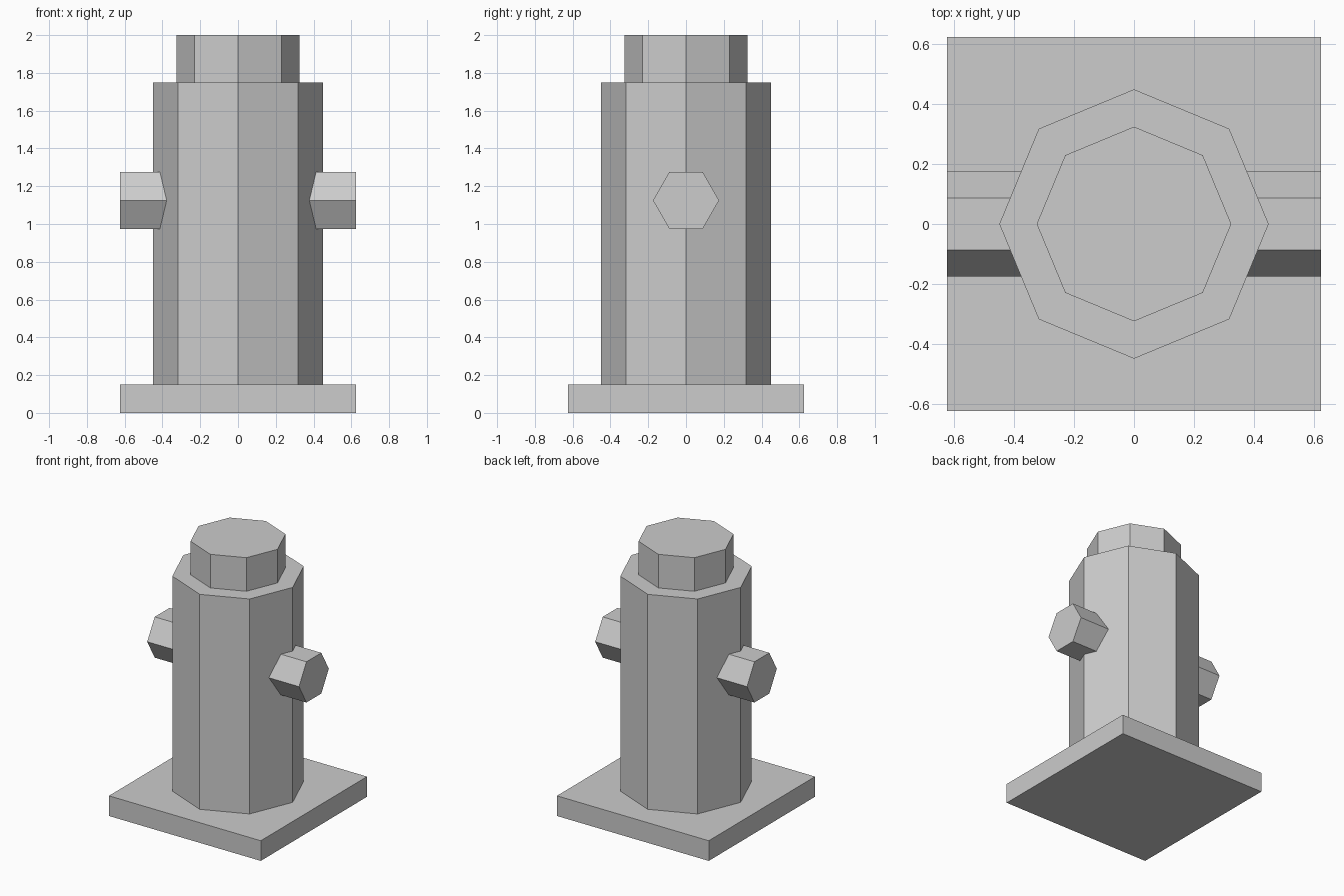
import bpy, math

if "Cube" in bpy.data.objects:
    bpy.data.objects.remove(bpy.data.objects["Cube"])

grey = bpy.data.materials.new("light_grey")
grey.diffuse_color = (0.604, 0.604, 0.604, 1.0)
grey.use_nodes = True
grey.node_tree.nodes["Principled BSDF"].inputs["Base Color"].default_value = grey.diffuse_color


def finish(name):
    obj = bpy.context.object
    obj.name = name
    obj.data.materials.append(grey)
    return obj


def prism(name, sides, radius, depth, location, rotation=(0, 0, 0)):
    bpy.ops.mesh.primitive_cylinder_add(vertices=sides, radius=radius, depth=depth,
                                        location=location, rotation=rotation)
    return finish(name)


# Square ground plate
bpy.ops.mesh.primitive_cube_add(size=1, location=(0, 0, 0.075))
bpy.context.object.scale = (1.25, 1.25, 0.15)
finish("base_plate")

# Octagonal barrel and cap, corners on the axes
prism("barrel", 8, 0.45, 1.60, (0, 0, 0.95))
prism("cap", 8, 0.325, 0.25, (0, 0, 1.875))

# Hexagonal side outlets, corners pointing front and back
for side, name in ((-1, "left_outlet"), (1, "right_outlet")):
    prism(name, 6, 0.175, 0.325, (side * 0.4625, 0, 1.125), (0, math.pi / 2, 0))
